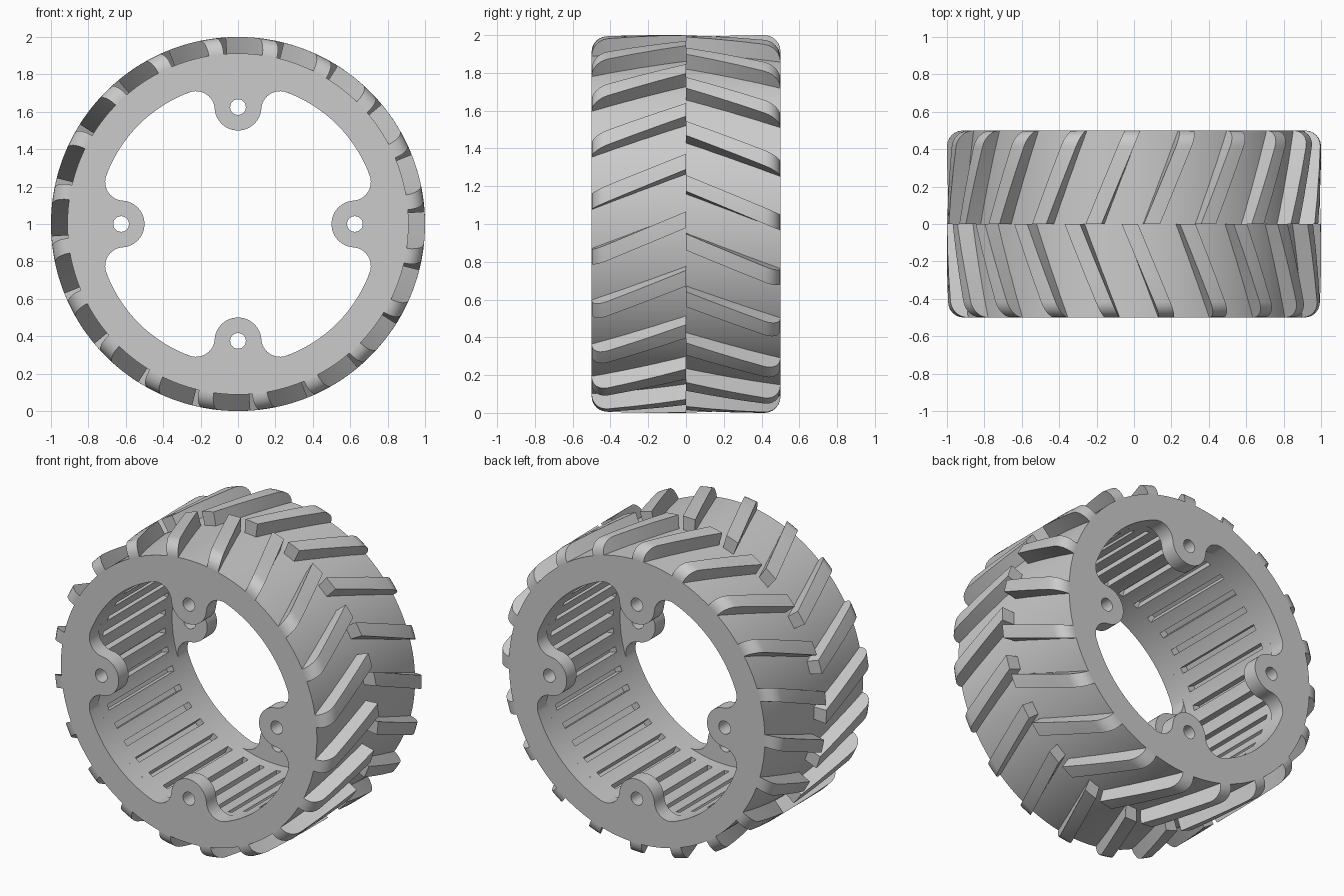
import bpy, bmesh
from math import sin, cos, pi, radians, atan2, hypot, sqrt

if "Cube" in bpy.data.objects:
    bpy.data.objects.remove(bpy.data.objects["Cube"])

R_BODY, R_OPEN, R_WALL, R_TREAD = 0.912, 0.75, 0.75, 1.0
HALF_W, PLATE, CZ = 0.5, 0.1, 1.0
LUG_C, LUG_R, FIL, HOLE = 0.625, 0.125, 0.1, 0.042
SLOTS, SLOT_HALF_L, SLOT_W, SLOT_D = 40, 0.33, 0.035, 0.05


def smooth(ob, angle=30):
    bpy.ops.object.select_all(action='DESELECT')
    ob.select_set(True)
    bpy.context.view_layer.objects.active = ob
    bpy.ops.object.shade_smooth_by_angle(angle=radians(angle))


def from_bmesh(name, bm):
    bmesh.ops.recalc_face_normals(bm, faces=bm.faces)
    me = bpy.data.meshes.new(name)
    bm.to_mesh(me)
    bm.free()
    ob = bpy.data.objects.new(name, me)
    bpy.context.collection.objects.link(ob)
    return ob


def arc(cx, cy, r, a0, a1, n):
    return [(cx + r * cos(a0 + (a1 - a0) * i / n), cy + r * sin(a0 + (a1 - a0) * i / n))
            for i in range(n + 1)]


def opening():
    # hub opening: a quarter with half lugs at both ends, repeated four times
    d0, d1 = R_OPEN - FIL, LUG_R + FIL
    fx = (d0 ** 2 - d1 ** 2 + LUG_C ** 2) / (2 * LUG_C)
    fy = sqrt(d0 ** 2 - fx ** 2)
    a_lug = atan2(fy, fx - LUG_C)
    a_ring = atan2(fy, fx)
    half = arc(LUG_C, 0, LUG_R, pi, a_lug, 12)
    half += arc(fx, fy, FIL, a_lug - pi, a_ring - 2 * pi if a_lug - pi < a_ring - 2 * pi else a_ring, 12)[1:]
    half += arc(0, 0, R_OPEN, a_ring, pi / 4, 12)[1:]
    quarter = half + [(y, x) for x, y in reversed(half[:-1])]
    pts = []
    for k in range(4):
        c, s = cos(k * pi / 2), sin(k * pi / 2)
        pts += [(c * x - s * y, s * x + c * y) for x, y in quarter[:-1]]
    return pts


def side_plate(name, y):
    cu = bpy.data.curves.new(name, 'CURVE')
    cu.dimensions, cu.fill_mode, cu.extrude = '2D', 'BOTH', PLATE / 2
    loops = [arc(0, 0, R_BODY, 0, 2 * pi, 160)[:-1], opening()]
    loops += [arc(LUG_C * cos(k * pi / 2), LUG_C * sin(k * pi / 2), HOLE, 0, 2 * pi, 24)[:-1]
              for k in range(4)]
    for pts in loops:
        sp = cu.splines.new('POLY')
        sp.points.add(len(pts) - 1)
        for p, (px, py) in zip(sp.points, pts):
            p.co = (px, py, 0, 1)
        sp.use_cyclic_u = True
    ob = bpy.data.objects.new(name, cu)
    bpy.context.collection.objects.link(ob)
    ob.location, ob.rotation_euler = (0, y, CZ), (pi / 2, 0, 0)
    bpy.ops.object.select_all(action='DESELECT')
    ob.select_set(True)
    bpy.context.view_layer.objects.active = ob
    bpy.ops.object.convert(target='MESH')
    smooth(bpy.context.object)


def skin(bm, rings, cap):
    # joins successive closed sections with quads
    n = len(rings[0])
    for a, b in zip(rings, rings[1:]):
        for i in range(n):
            bm.faces.new((a[i], a[(i + 1) % n], b[(i + 1) % n], b[i]))
    if cap:
        bm.faces.new(rings[0])
        bm.faces.new(rings[-1])


def point(bm, r, a, y):
    return bm.verts.new((r * cos(a), y, CZ + r * sin(a)))


# side plates with bolt lugs
side_plate('front_plate', -HALF_W + PLATE / 2)
side_plate('back_plate', HALF_W - PLATE / 2)

# rim band between the plates
bm = bmesh.new()
h = HALF_W - PLATE
rings = [[point(bm, r, 2 * pi * i / 160, y) for r, y in
          ((R_WALL, -h), (R_BODY, -h), (R_BODY, h), (R_WALL, h))] for i in range(160)]
skin(bm, rings + [rings[0]], False)
rim = from_bmesh('rim_band', bm)

# grooves inside the rim
bm = bmesh.new()
for k in range(SLOTS):
    a = 2 * pi * (k + 0.5) / SLOTS
    w = SLOT_W / 2 / R_WALL
    sec = [[point(bm, r, a + s * w, y) for r, s in
            ((R_WALL - .05, -1), (R_WALL + SLOT_D, -1), (R_WALL + SLOT_D, 1), (R_WALL - .05, 1))]
           for y in (-SLOT_HALF_L, SLOT_HALF_L)]
    skin(bm, sec, True)
cutter = from_bmesh('groove_cutter', bm)
cutter.hide_render = True
mod = rim.modifiers.new('grooves', 'BOOLEAN')
mod.object, mod.solver = cutter, 'EXACT'
bpy.context.view_layer.objects.active = rim
bpy.ops.object.modifier_apply(modifier=mod.name)
bpy.data.objects.remove(cutter)
smooth(rim)


# slanted tread bars with rounded shoulders
def treads(name, side, start, width=5.0, twist=12.0, rad=0.085):
    bm = bmesh.new()
    prof = [(HALF_W, R_BODY)] + [
        (HALF_W - rad + rad * cos(t * pi / 12), R_TREAD - rad + rad * sin(t * pi / 12))
        for t in range(7)]
    prof += [(y, R_TREAD) for y in (0.28, 0.14, 0.0)]
    for k in range(20):
        rings = []
        for y, r in prof:
            a0 = radians(start + 18 * k + twist * (1 - y / HALF_W))
            top = [point(bm, r, a0 + radians(width) * i / 3, side * y) for i in range(4)]
            low = [point(bm, R_BODY - 0.02, a0 + radians(width) * i / 3, side * y)
                   for i in (3, 2, 1, 0)]
            rings.append(top + low)
        skin(bm, rings, True)
    smooth(from_bmesh(name, bm))


treads('front_treads', -1, 4.8)
treads('back_treads', 1, -2.0)
